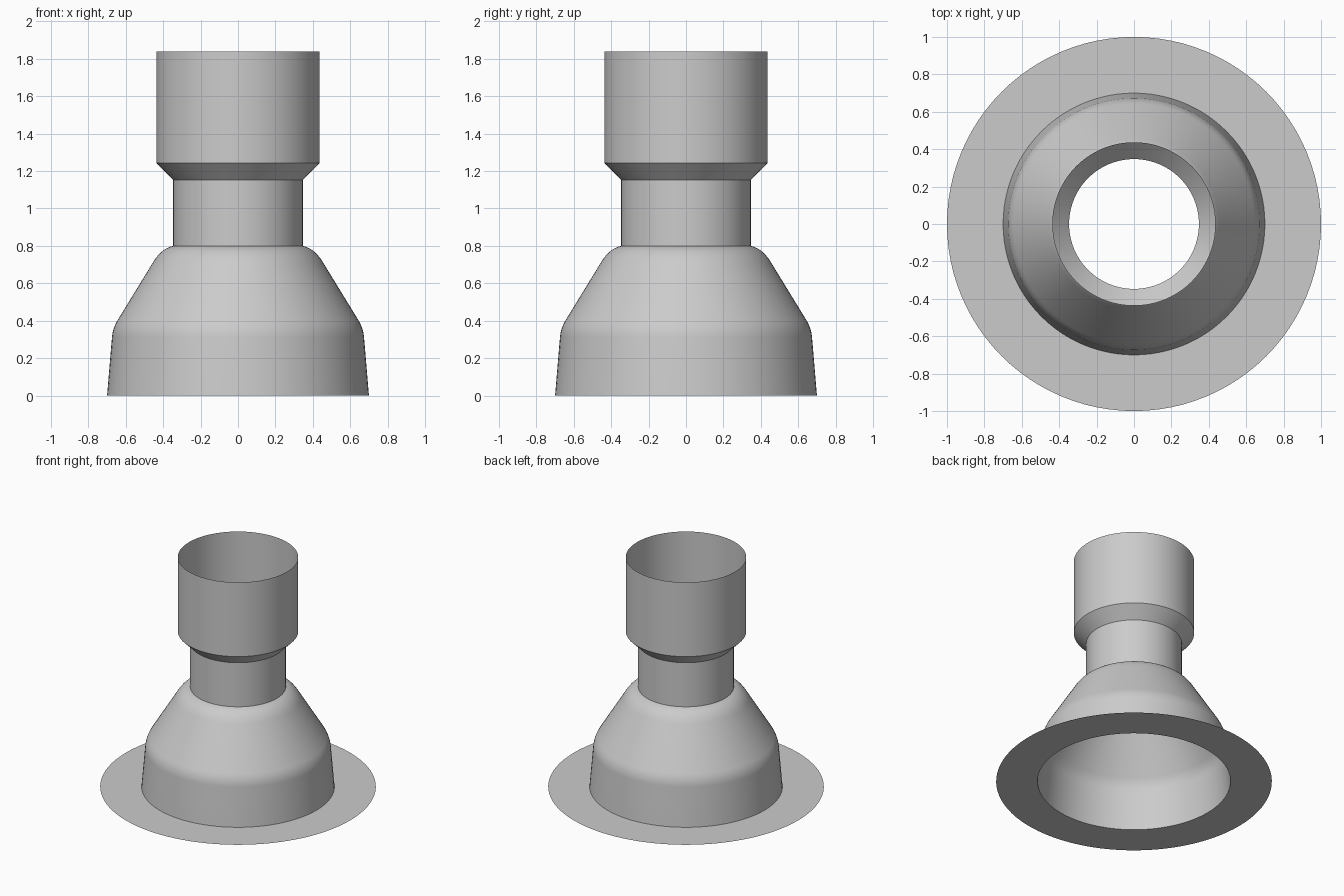
import bpy
import bmesh
from math import cos, sin, tau
from mathutils import Vector

SEGMENTS = 96

default_cube = bpy.data.objects.get("Cube")
if default_cube:
    bpy.data.objects.remove(default_cube, do_unlink=True)

grey = bpy.data.materials.new("plain grey")
grey.use_nodes = True
colour = (0.6, 0.6, 0.6, 1)
grey.diffuse_color = colour
grey.node_tree.nodes["Principled BSDF"].inputs["Base Color"].default_value = colour


def rounded(start, corner, end, steps=10):
    """Points of a soft corner between two profile lines."""
    a, b, c = Vector(start), Vector(corner), Vector(end)
    return [a.lerp(b, i / steps).lerp(b.lerp(c, i / steps), i / steps)
            for i in range(steps + 1)]


def lathe(name, profile):
    """Turn a (radius, height) profile, listed outside/bottom first, about z."""
    bm = bmesh.new()
    rings = []
    for r, z in profile:
        rings.append([bm.verts.new((r * cos(tau * i / SEGMENTS),
                                    r * sin(tau * i / SEGMENTS), z))
                      for i in range(SEGMENTS)])
    for low, high in zip(rings, rings[1:]):
        for i in range(SEGMENTS):
            j = (i + 1) % SEGMENTS
            face = bm.faces.new((low[i], low[j], high[j], high[i]))
            face.smooth = True
    mesh = bpy.data.meshes.new(name)
    bm.to_mesh(mesh)
    bm.free()
    mesh.materials.append(grey)
    obj = bpy.data.objects.new(name, mesh)
    bpy.context.collection.objects.link(obj)
    return obj


# Thin flat ring around the foot
lathe("base_flange", [(1.0, 0), (0.7, 0)])

# Hollow bell with a soft waist line and rounded shoulder
lathe("bell_body",
      [(0.7, 0)]
      + rounded((0.674, 0.31), (0.67, 0.36), (0.643, 0.404))
      + rounded((0.458, 0.706), (0.413, 0.785), (0.347, 0.8)))

# Open pipe: neck, flared collar and wide socket
lathe("neck", [(0.347, 0.8), (0.347, 1.153)])
lathe("flared_collar", [(0.347, 1.153), (0.437, 1.244)])
lathe("top_socket", [(0.437, 1.244), (0.437, 1.838)])
